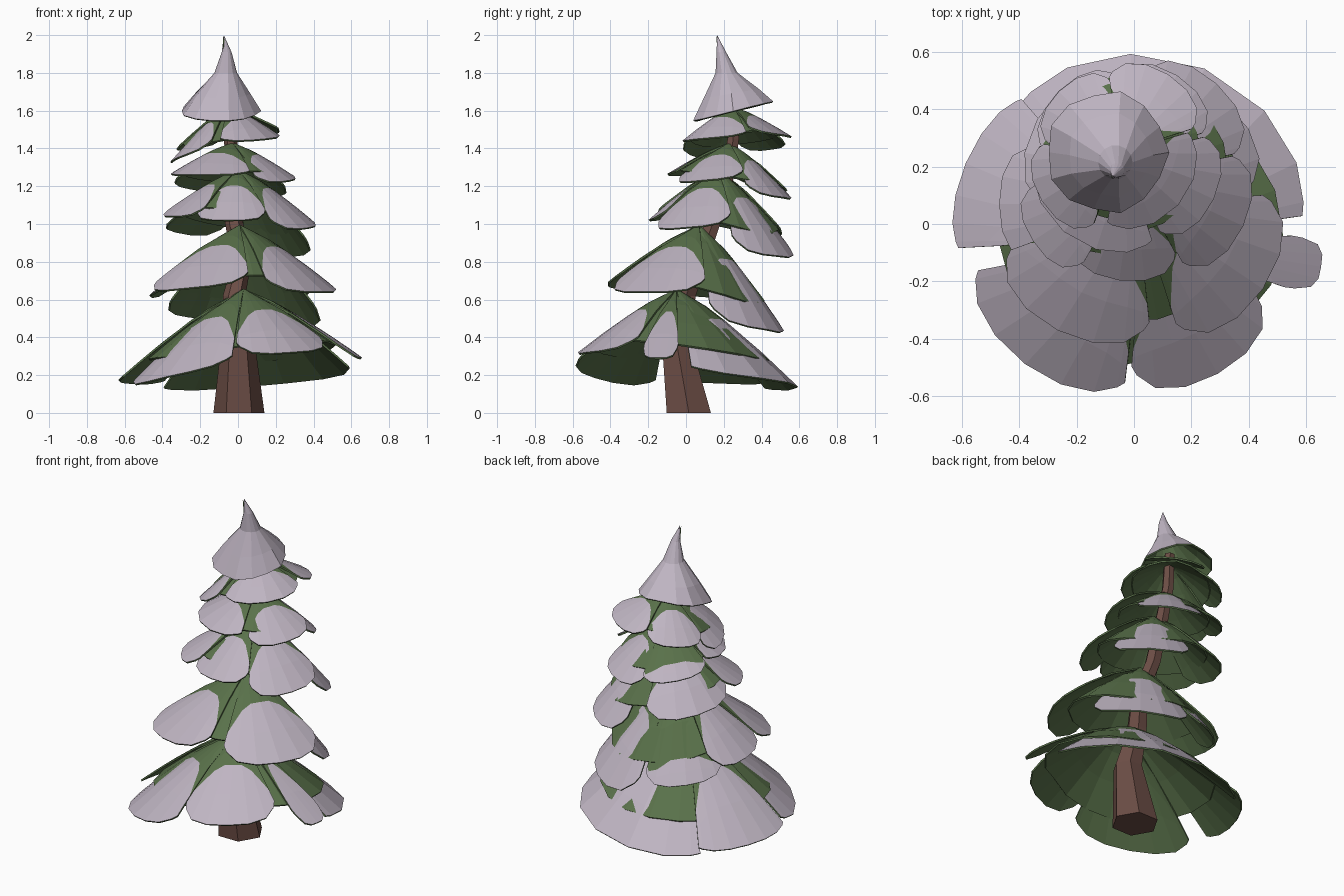
import bpy, bmesh, math
from mathutils import Vector

if "Cube" in bpy.data.objects:
    bpy.data.objects.remove(bpy.data.objects["Cube"])


def material(name, rgb):
    m = bpy.data.materials.new(name)
    m.diffuse_color = (*rgb, 1)
    m.use_nodes = True
    m.node_tree.nodes["Principled BSDF"].inputs["Base Color"].default_value = m.diffuse_color
    return m


SNOW = material("snow", (0.52, 0.46, 0.54))
GREEN = material("needle green", (0.10, 0.165, 0.068))
BARK = material("bark brown", (0.15, 0.075, 0.06))


def grid_object(name, rows, snow_row, mats, closed=False, thick=0.010):
    """Skin rows of points; rows from snow_row outward use material 0, others 1."""
    bm = bmesh.new()
    grid = [[bm.verts.new(p) for p in row] for row in rows]
    n = len(rows[0])
    for i in range(len(rows) - 1):
        for j in range(n if closed else n - 1):
            k = (j + 1) % n
            f = bm.faces.new((grid[i][j], grid[i + 1][j], grid[i + 1][k], grid[i][k]))
            f.material_index = 0 if i >= snow_row else 1
    bmesh.ops.remove_doubles(bm, verts=bm.verts, dist=0.0005)
    for f in bm.faces:
        f.normal_update()
        if f.normal.z < 0:
            f.normal_flip()
    me = bpy.data.meshes.new(name)
    bm.to_mesh(me)
    bm.free()
    for m in mats:
        me.materials.append(m)
    ob = bpy.data.objects.new(name, me)
    bpy.context.collection.objects.link(ob)
    # thin shell with a green underside
    sol = ob.modifiers.new("thickness", 'SOLIDIFY')
    sol.thickness = thick
    sol.offset = -1
    sol.material_offset = 1
    sol.material_offset_rim = 1
    return ob


def slope_point(centre, ang, reach, z, t):
    cx, cy, top = centre
    return Vector((cx + math.cos(ang) * reach * t, cy + math.sin(ang) * reach * t,
                   top + (z - top) * t ** 1.22))


def bough(name, centre, deg, half, reach, z, tilt, rounding=0.17, skew=0, snow=0.40):
    """Rounded bough: green near the trunk, snow on the outer part."""
    rows = [[] for _ in range(5)]
    for k in range(9):
        u = math.sin(math.pi / 2 * (k - 4) / 4)
        ang = math.radians(deg + half * u)
        tip = 1 - rounding * abs(u) ** 5
        s = min(snow + 0.32 * u ** 4, tip - 0.04)
        for row, t in zip(rows, (0, s * 0.6, s, (s + tip) / 2, tip)):
            row.append(slope_point(centre, ang, reach * (1 + skew * u), z + tilt * u, t)
                       + Vector((0, 0, 0.012)))
    grid_object(name, rows, 2, [SNOW, GREEN])


def skirt(name, centre, boughs):
    """Green cone filling the gaps between the boughs."""
    pts = sorted((b[0] % 360, b[2], b[3]) for b in boughs)
    pts = [(pts[-1][0] - 360, *pts[-1][1:])] + pts + [(pts[0][0] + 360, *pts[0][1:])]
    rows = [[] for _ in range(4)]
    for k in range(18):
        d = k * 20
        for a, b in zip(pts, pts[1:]):
            if a[0] <= d <= b[0]:
                f = (d - a[0]) / (b[0] - a[0])
                reach, z = (a[i] + (b[i] - a[i]) * f for i in (1, 2))
                break
        for row, t in zip(rows, (0, 0.25, 0.5, 0.78)):
            row.append(slope_point(centre, math.radians(d), reach, z, t))
    grid_object(name, rows, 99, [GREEN, GREEN], closed=True)


# tiers: centre (x, y, top),
# boughs (direction, half width, reach, rim z, tilt, rounding, skew, snow start)
TIERS = [
    ((0.03, -0.05, 0.645), [(70, 62, 0.63, 0.15, -0.06, 0.05, 0.06),
                            (157, 26, 0.67, 0.15, 0.01, 0.04),
                            (227, 36, 0.60, 0.18, 0.07, 0.09, -0.07),
                            (-61, 34, 0.54, 0.31, 0.02),
                            (-9, 10, 0.63, 0.28, 0.0)]),
    ((0.01, 0.07, 0.985), [(238, 38, 0.52, 0.65, 0.03, 0.15, -0.06),
                           (-34, 38, 0.53, 0.63, 0.0),
                           (50, 42, 0.47, 0.43, -0.04),
                           (132, 36, 0.42, 0.50, 0.03, 0.12, 0, 0.78),
                           (180, 30, 0.48, 0.61, 0.02)]),
    ((0.0, 0.17, 1.28), [(262, 36, 0.37, 1.01, 0.0), (213, 27, 0.42, 1.03, 0.0),
                         (-25, 36, 0.42, 0.97, 0.02), (48, 36, 0.43, 0.82, -0.02),
                         (150, 48, 0.39, 0.95, 0.04)]),
    ((-0.03, 0.23, 1.42), [(230, 58, 0.335, 1.25, 0.0, 0.10),
                           (-25, 40, 0.34, 1.22, 0.02), (58, 40, 0.34, 1.13, -0.02),
                           (135, 38, 0.33, 1.18, 0.03, 0.12, 0, 0.75)]),
    ((-0.05, 0.25, 1.61), [(-42, 58, 0.275, 1.44, 0.02, 0.10),
                           (212, 38, 0.32, 1.34, 0.05),
                           (58, 40, 0.32, 1.46, -0.02), (135, 38, 0.30, 1.39, -0.02)]),
]
for n, (centre, boughs) in enumerate(TIERS, 1):
    skirt(f"tier_{n}_needles", centre, boughs)
    for k, b in enumerate(boughs, 1):
        bough(f"tier_{n}_bough_{k}", centre, *b)

# snowy cap: rings (x, y, z, radius, tilt towards the front), bent to a point
CAP = [(-0.075, 0.165, 2.0, 0, 0), (-0.06, 0.187, 1.91, 0.026, 0),
       (-0.065, 0.215, 1.80, 0.06, 0), (-0.085, 0.24, 1.69, 0.145, 0.025),
       (-0.095, 0.25, 1.598, 0.21, 0.052)]
rows = []
for x, y, z, r, tilt in CAP:
    row = []
    for k in range(14):
        a = math.tau * k / 14
        wob = 1 + (0.04 * math.cos(5 * a) if r > 0.1 else 0)
        row.append((x + r * wob * math.cos(a), y + r * wob * math.sin(a),
                    z + tilt * math.sin(a)))
    rows.append(row)
grid_object("snow_cap", rows, 0, [SNOW, GREEN], closed=True)

# bent six-sided trunk: rings (x, y, z, radius)
TRUNK = [(0.005, 0.015, 0, 0.135), (0.0, -0.055, 0.4, 0.085), (-0.02, 0.0, 0.62, 0.06),
         (0.02, 0.07, 0.80, 0.05), (-0.02, 0.14, 1.0, 0.048), (-0.02, 0.22, 1.25, 0.04),
         (-0.04, 0.25, 1.45, 0.035), (-0.06, 0.24, 1.68, 0.03)]
bm = bmesh.new()
rings = [[bm.verts.new((x + r * math.cos(math.tau * k / 6), y + r * math.sin(math.tau * k / 6), z))
          for k in range(6)] for x, y, z, r in TRUNK]
for a, b in zip(rings, rings[1:]):
    for k in range(6):
        j = (k + 1) % 6
        bm.faces.new((a[k], a[j], b[j], b[k]))
bm.faces.new(rings[0][::-1])
bm.faces.new(rings[-1])
me = bpy.data.meshes.new("trunk")
bm.to_mesh(me)
bm.free()
me.materials.append(BARK)
bpy.context.collection.objects.link(bpy.data.objects.new("trunk", me))
